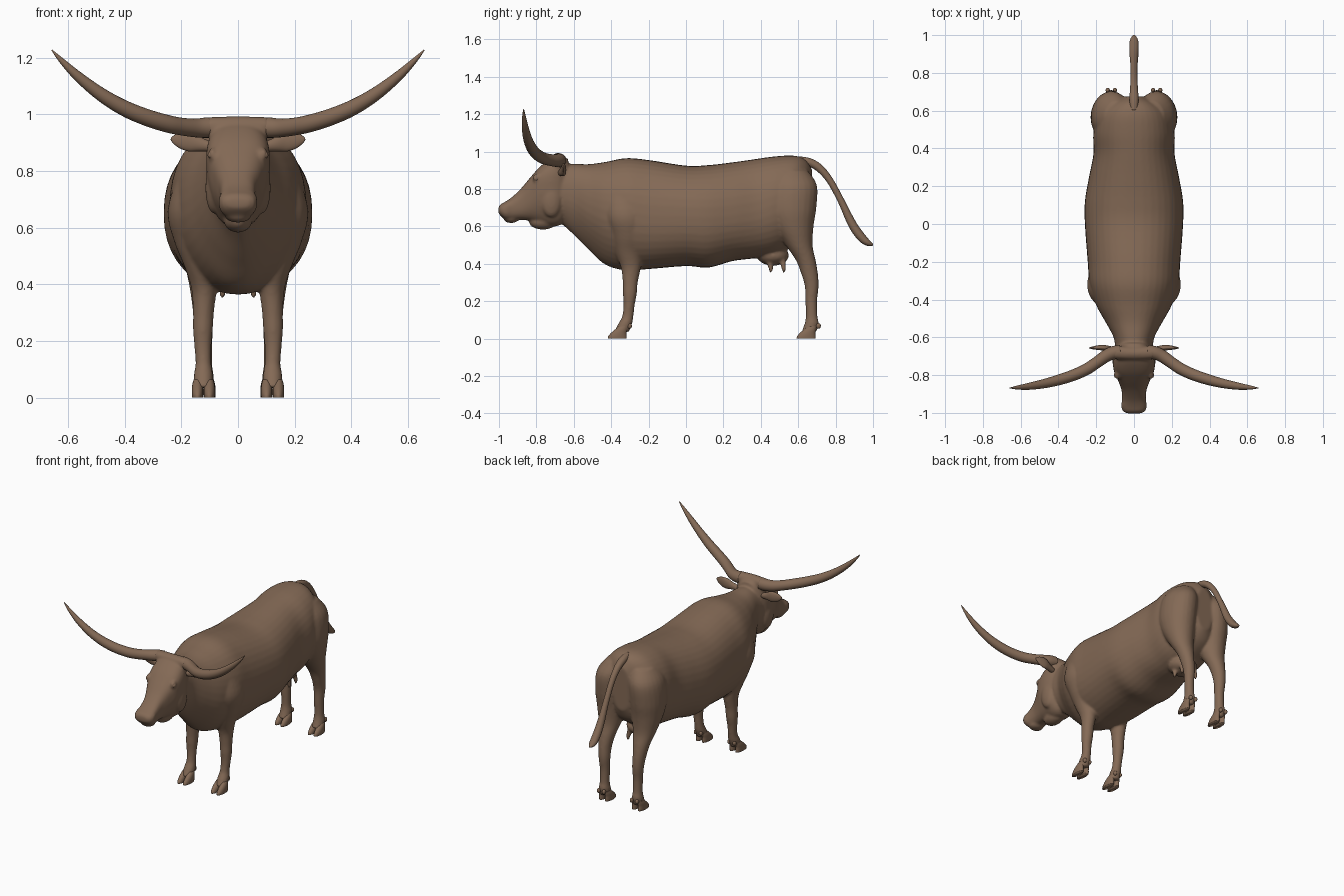
import bpy, bmesh, math
from mathutils import Vector, Matrix

hide = bpy.data.materials.new("brown")
hide.diffuse_color = (0.23, 0.143, 0.092, 1)


def spline(rows, n=5):
    """Catmull-Rom interpolation of parameter rows."""
    p = [rows[0]] + list(rows) + [rows[-1]]
    out = []
    for i in range(1, len(p) - 2):
        for j in range(n):
            t = j / n
            out.append([0.5 * (2 * b + (c - a) * t + (2 * a - 5 * b + 4 * c - d) * t * t
                               + (3 * b - a - 3 * c + d) * t ** 3)
                        for a, b, c, d in zip(p[i - 1], p[i], p[i + 1], p[i + 2])])
    return out + [list(rows[-1])]


def skin(bm, rings):
    """Bridge rings of points into a closed surface."""
    vs = [[bm.verts.new(q) for q in r] for r in rings]
    n = len(vs[0])
    for a, b in zip(vs, vs[1:]):
        for i in range(n):
            bm.faces.new((a[i], a[(i + 1) % n], b[(i + 1) % n], b[i]))
    bm.faces.new(vs[0])
    bm.faces.new(vs[-1])


def angles(n):
    return [2 * math.pi * i / n for i in range(n)]


def trunk(bm, rows, e=0.9, n=40):
    """Rings along y: (y, top z, bottom z, half width, widest z, lower taper)."""
    rings = []
    for y, zt, zb, w, zc, k in spline(rows):
        r = []
        for t in angles(n):
            c, s = math.cos(t), math.sin(t)
            c = math.copysign(abs(c) ** e, c)
            s = math.copysign(abs(s) ** e, s)
            x = w * c * (1 - k * s * s if s < 0 else 1)
            r.append((x, y, zc + s * ((zt - zc) if s > 0 else (zc - zb))))
        rings.append(r)
    skin(bm, rings)


def limb(bm, rows, side, n=24):
    """Rings along z: (z, x, y, x radius, y radius)."""
    skin(bm, [[(side * (x + rx * math.cos(t)), y + ry * math.sin(t), z) for t in angles(n)]
              for z, x, y, rx, ry in spline(rows)])


def tube(bm, rows, side=1, n=20):
    """Tube along a path: (x, y, z, sideways radius, other radius)."""
    rows = spline(rows)
    pts = [Vector(r[:3]) for r in rows]
    rings = []
    for i, r in enumerate(rows):
        d = (pts[min(i + 1, len(pts) - 1)] - pts[max(i - 1, 0)]).normalized()
        u = d.cross(Vector((0, 0, 1))).normalized()
        v = u.cross(d)
        ring = [pts[i] + u * r[3] * math.cos(t) + v * r[4] * math.sin(t) for t in angles(n)]
        rings.append([(side * q.x, q.y, q.z) for q in ring])
    skin(bm, rings)


def blob(bm, pos, rad):
    m = Matrix.Translation(pos) @ Matrix.Diagonal((*rad, 1))
    bmesh.ops.create_uvsphere(bm, u_segments=24, v_segments=14, radius=1, matrix=m)


def finish(bm, name):
    bmesh.ops.recalc_face_normals(bm, faces=bm.faces)
    for f in bm.faces:
        f.smooth = True
    me = bpy.data.meshes.new(name)
    bm.to_mesh(me)
    bm.free()
    me.materials.append(hide)
    ob = bpy.data.objects.new(name, me)
    bpy.context.collection.objects.link(ob)
    return ob


# Body: torso and neck
body = bmesh.new()
trunk(body, [(-.66, .93, .61, .10, .78, .3), (-.6, .935, .555, .108, .77, .35),
             (-.52, .933, .475, .15, .72, .35), (-.43, .945, .395, .20, .69, .3),
             (-.32, .965, .365, .235, .68, .15), (-.2, .955, .372, .245, .66, 0),
             (0, .925, .388, .26, .655, 0), (.12, .928, .38, .26, .65, 0),
             (.25, .943, .415, .238, .66, 0), (.37, .96, .43, .215, .68, 0),
             (.48, .975, .45, .215, .72, 0), (.58, .978, .5, .19, .75, 0),
             (.64, .955, .55, .13, .76, 0), (.675, .9, .62, .06, .76, 0)])

# Head, poll, throat flap and chin
trunk(body, [(-.63, .96, .66, .07, .82, 0), (-.67, .98, .61, .10, .84, 0),
             (-.72, .965, .60, .112, .84, .1), (-.78, .92, .615, .106, .83, .2),
             (-.83, .865, .63, .084, .78, .1), (-.88, .805, .635, .066, .73, 0),
             (-.93, .757, .632, .063, .70, 0), (-.965, .733, .637, .068, .69, 0),
             (-.992, .718, .658, .057, .69, 0), (-1.003, .70, .672, .035, .69, 0)], 0.75)
tube(body, [(-.105, -.68, .955, .036, .036), (0, -.685, .957, .036, .036),
            (.105, -.68, .955, .036, .036)])
blob(body, (0, -.765, .625), (.05, .075, .042))
blob(body, (0, -.935, .64), (.046, .04, .022))

for s in (1, -1):
    # Cheeks, eyelids and nostril bulges
    blob(body, (s * .085, -.72, .74), (.03, .055, .09))
    blob(body, (s * .09, -.795, .858), (.015, .027, .024))
    blob(body, (s * .036, -.975, .697), (.026, .024, .022))
    # Front legs with shoulders
    limb(body, [(.80, .16, -.33, .05, .09), (.66, .168, -.32, .08, .11),
                (.55, .15, -.31, .075, .09), (.46, .13, -.308, .058, .07),
                (.38, .12, -.295, .044, .053), (.3, .122, -.298, .037, .04),
                (.24, .124, -.3, .035, .037), (.18, .124, -.304, .030, .030),
                (.12, .122, -.311, .028, .030), (.08, .122, -.325, .034, .037),
                (.035, .122, -.345, .034, .04)], s)
    # Hind legs with thighs
    limb(body, [(.90, .09, .56, .07, .09), (.82, .115, .57, .10, .13),
                (.70, .125, .565, .105, .132), (.60, .125, .575, .095, .107),
                (.50, .125, .605, .072, .072), (.42, .125, .64, .052, .053),
                (.35, .125, .66, .040, .045), (.28, .122, .672, .035, .037),
                (.2, .12, .67, .030, .031), (.12, .12, .672, .029, .031),
                (.08, .12, .672, .034, .038), (.035, .12, .657, .034, .04)], s)
    # Teats
    for y in (.455, .525):
        tube(body, [(s * .045, y - .01, .42, .018, .018), (s * .052, y - .003, .385, .014, .014),
                    (s * .056, y, .352, .008, .008)], n=12)
blob(body, (0, .465, .445), (.09, .085, .055))

ob = finish(body, "body")
rm = ob.modifiers.new("blend", "REMESH")
rm.mode = "VOXEL"
rm.voxel_size = 0.008
rm.use_smooth_shade = True
sm = ob.modifiers.new("soften", "SMOOTH")
sm.factor = 0.5
sm.iterations = 5

# Tail with tuft
bm = bmesh.new()
tube(bm, [(0, .60, .955, .02, .02), (0, .66, .943, .024, .022), (0, .715, .91, .021, .021),
          (0, .77, .845, .018, .018), (0, .83, .735, .018, .018), (0, .89, .61, .023, .023),
          (0, .94, .54, .025, .023), (0, .975, .511, .021, .016), (0, 1.0, .502, .006, .005)])
finish(bm, "tail")

for s, word in ((1, "right"), (-1, "left")):
    # Horn with base collar
    bm = bmesh.new()
    tube(bm, [(.07, -.675, .955, .035, .035), (.11, -.682, .953, .035, .036),
              (.15, -.70, .952, .033, .033), (.20, -.735, .957, .031, .031),
              (.25, -.768, .967, .031, .031), (.32, -.80, .988, .030, .030),
              (.40, -.826, 1.021, .028, .028), (.48, -.846, 1.068, .024, .024),
              (.56, -.86, 1.13, .018, .018), (.62, -.866, 1.187, .010, .010),
              (.657, -.868, 1.227, .002, .002)], s)
    finish(bm, word + "_horn")
    # Ear
    bm = bmesh.new()
    tube(bm, [(.09, -.67, .885, .016, .016), (.13, -.662, .893, .016, .024),
              (.165, -.655, .902, .015, .034), (.20, -.655, .908, .011, .029),
              (.225, -.656, .912, .006, .016), (.237, -.657, .914, .002, .004)], s)
    finish(bm, word + "_ear")
    # Eye
    bm = bmesh.new()
    blob(bm, (s * .094, -.80, .856), (.013, .015, .013))
    finish(bm, word + "_eye")
    # Cloven hooves and dewclaws
    for x, y, leg in ((.122, -.328, "front"), (.12, .682, "hind")):
        bm = bmesh.new()
        for dx in (-.021, .021):
            limb(bm, [(0, x + dx, y - .04, .019, .051), (.012, x + dx, y - .039, .020, .050),
                      (.03, x + dx, y - .032, .020, .042), (.048, x + dx, y - .02, .018, .033),
                      (.065, x + dx, y - .008, .013, .024)], s, 18)
            blob(bm, (s * (x + dx * .9), y + .026, .068), (.011, .013, .015))
        finish(bm, word + "_" + leg + "_hoof")
